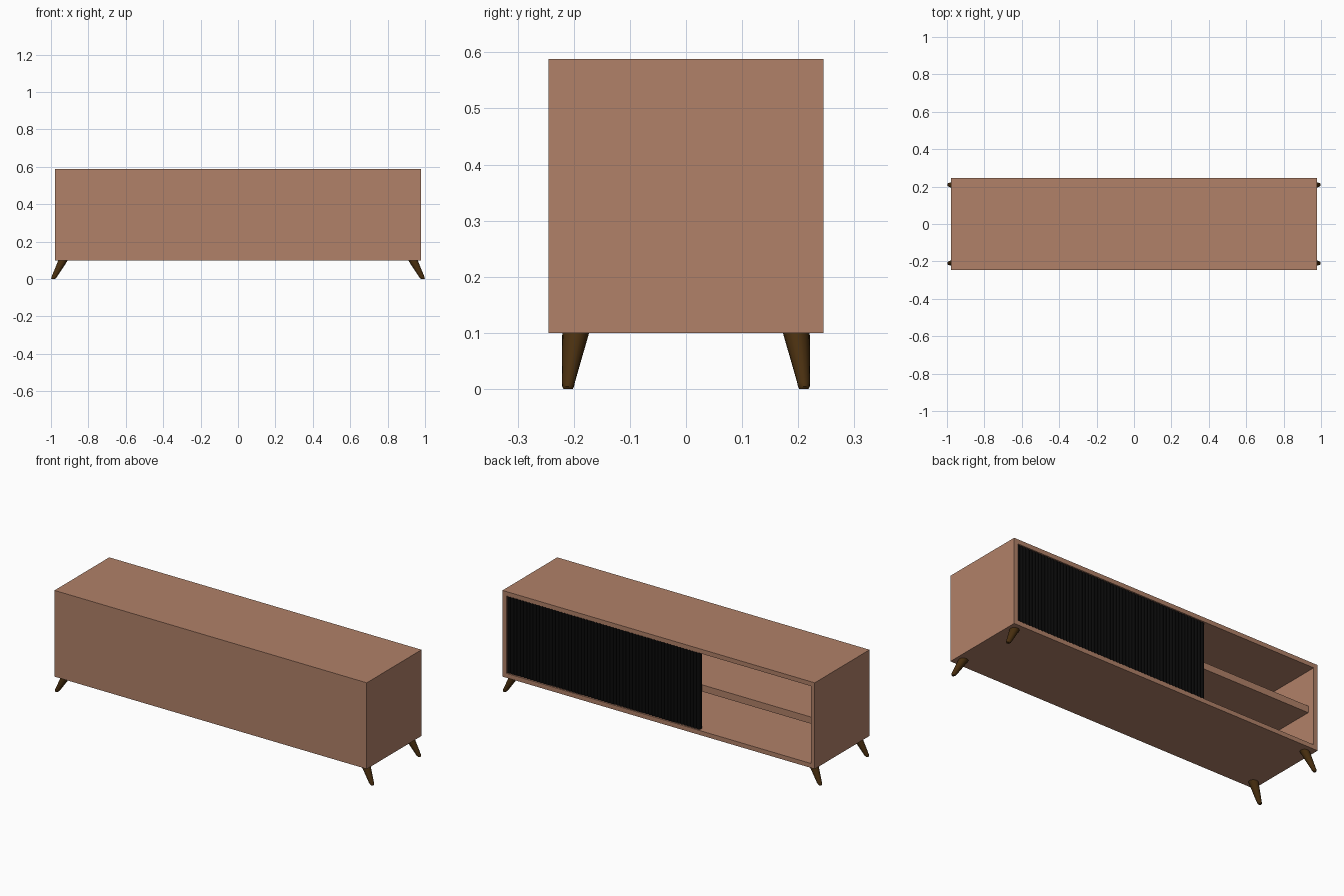
import bpy, bmesh, math

if "Cube" in bpy.data.objects:
    bpy.data.objects.remove(bpy.data.objects["Cube"])

def material(name, rgb):
    m = bpy.data.materials.new(name)
    m.diffuse_color = (*rgb, 1)
    m.use_nodes = True
    m.node_tree.nodes["Principled BSDF"].inputs["Base Color"].default_value = m.diffuse_color
    return m

WOOD = material("warm wood", (0.440, 0.220, 0.140))
DARK = material("dark walnut", (0.068, 0.029, 0.005))
BLACK = material("black", (0.003, 0.003, 0.003))

def finish(name, bm, mat):
    bmesh.ops.recalc_face_normals(bm, faces=bm.faces)
    me = bpy.data.meshes.new(name)
    bm.to_mesh(me)
    bm.free()
    me.materials.append(mat)
    ob = bpy.data.objects.new(name, me)
    bpy.context.collection.objects.link(ob)
    return ob

def box(name, lo, hi, mat):
    bm = bmesh.new()
    bmesh.ops.create_cube(bm, size=1)
    for v in bm.verts:
        v.co = [(lo[i] + hi[i]) / 2 + v.co[i] * (hi[i] - lo[i]) for i in range(3)]
    return finish(name, bm, mat)

W, D, Z0, Z1, T = 0.978, 0.245, 0.10, 0.588, 0.025

# Carcass: one solid box, open towards +y (inset face pushed inwards)
bm = bmesh.new()
bmesh.ops.create_cube(bm, size=2)
for v in bm.verts:
    v.co = (v.co.x * W, v.co.y * D, Z1 if v.co.z > 0 else Z0)
bm.normal_update()
opening = next(f for f in bm.faces if f.normal.y > 0.9)
bmesh.ops.inset_region(bm, faces=[opening], thickness=T, use_even_offset=True)
inner = bmesh.ops.extrude_discrete_faces(bm, faces=[opening])["faces"][0]
bmesh.ops.translate(bm, verts=inner.verts, vec=(0, -2 * D + T, 0))
finish("cabinet_body", bm, WOOD)

# Shelf across the inside, set back behind the sliding door
box("shelf", (-W + T, -D + T, 0.326), (W - T, D - 0.042, 0.364), WOOD)

# Sliding door: thin backing plus fine half-round upright slats
DX0, DX1 = -0.252, W - T
box("door_backing", (DX0, D - 0.030, Z0 + T), (DX1, D - 0.012, Z1 - T), BLACK)
N = 60
step = (DX1 - DX0) / N
bm = bmesh.new()
for i in range(N):
    cx = DX0 + (i + 0.5) * step
    pts = [(cx + step / 2 * math.cos(a), D - 0.012 + 0.009 * math.sin(a))
           for a in (k * math.pi / 6 for k in range(7))]
    f = bm.faces.new([bm.verts.new((x, y, Z0 + T + 0.002)) for x, y in pts])
    up = bmesh.ops.extrude_face_region(bm, geom=[f])["geom"]
    bmesh.ops.translate(bm, vec=(0, 0, Z1 - Z0 - 2 * T - 0.004),
                        verts=[g for g in up if isinstance(g, bmesh.types.BMVert)])
finish("door_slats", bm, BLACK)

# Splayed tapered legs; rings are (z, centre x, centre y, radius x, radius y)
RINGS = [(0.0, 0.988, 0.210, 0.008, 0.008), (0.004, 0.986, 0.210, 0.0125, 0.0105),
         (0.012, 0.982, 0.2095, 0.0145, 0.0115), (0.104, 0.933, 0.196, 0.026, 0.0245)]
SIDES = 16

def leg(name, sx, sy):
    bm = bmesh.new()
    loops = []
    for z, cx, cy, rx, ry in RINGS:
        loops.append([bm.verts.new((sx * (cx + rx * math.cos(a)), sy * (cy + ry * math.sin(a)), z))
                      for a in (2 * math.pi * k / SIDES for k in range(SIDES))])
    for a, b in zip(loops, loops[1:]):
        for k in range(SIDES):
            j = (k + 1) % SIDES
            bm.faces.new((a[k], a[j], b[j], b[k]))
    bm.faces.new(loops[0])
    bm.faces.new(loops[-1])
    ob = finish(name, bm, DARK)
    bpy.ops.object.select_all(action='DESELECT')
    ob.select_set(True)
    bpy.context.view_layer.objects.active = ob
    bpy.ops.object.shade_smooth_by_angle(angle=math.radians(40))

for sx, side in ((-1, "left"), (1, "right")):
    for sy, end in ((-1, "front"), (1, "back")):
        leg(f"{end}_{side}_leg", sx, sy)
